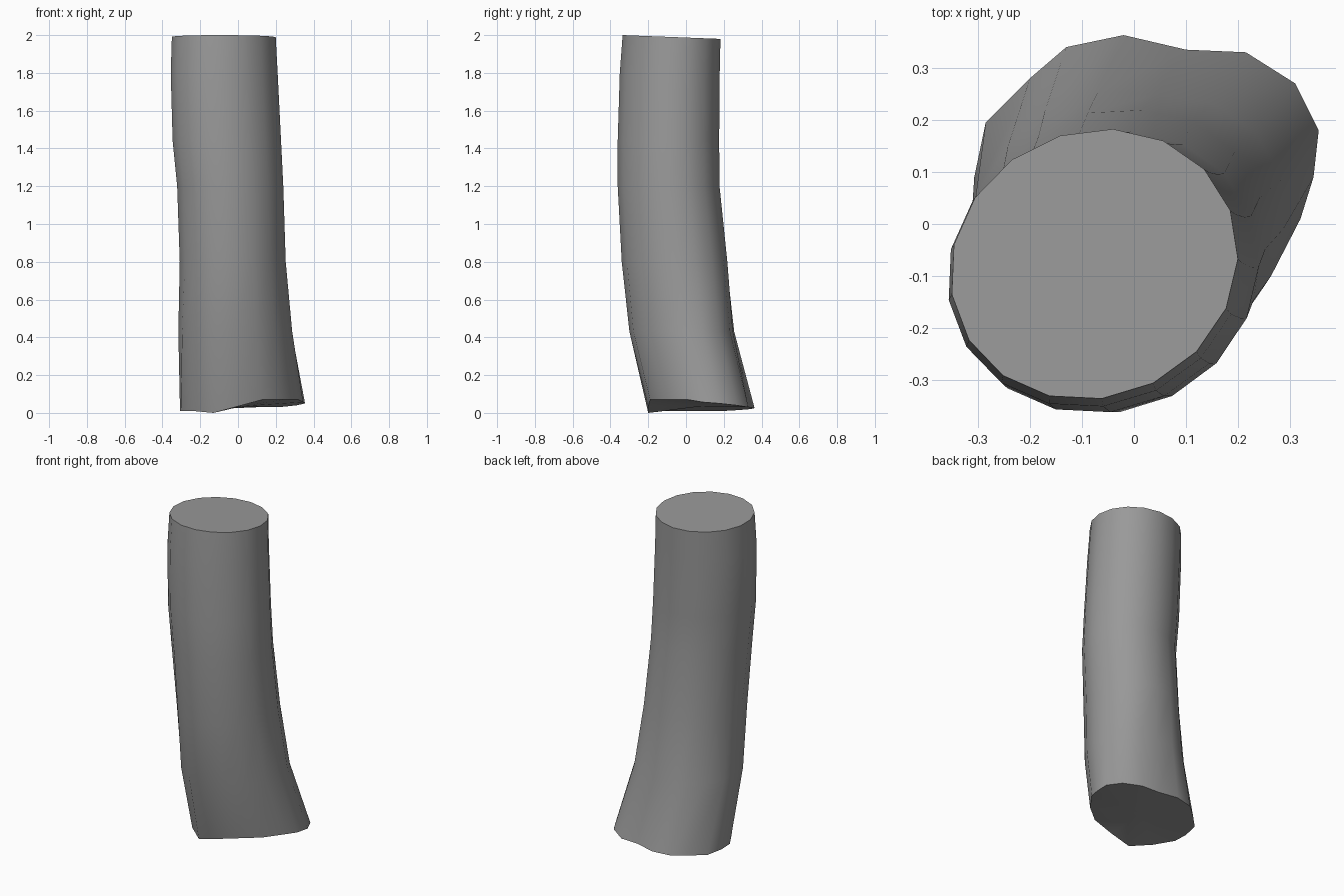
import bpy, bmesh, math

if "Cube" in bpy.data.objects:
    bpy.data.objects.remove(bpy.data.objects["Cube"])

# Irregular broken base outline, counter-clockwise from +x
base = [(.345, .09, .057), (.355, .18, .05), (.31, .27, .04), (.215, .33, .03),
        (.1, .335, .03), (-.02, .363, .025), (-.13, .34, .02), (-.2, .28, .015),
        (-.285, .195, .01), (-.307, .09, .01), (-.303, 0, .01), (-.235, -.115, .01),
        (-.13, -.2, 0), (0, -.2, .035), (.13, -.19, .07), (.24, -.1, .07), (.32, .01, .07)]
N = len(base)

# Sections: height, xmin, xmax, ymin, ymax, share of base outline kept
sections = [(.43, -.315, .29, -.30, .26, .5), (.8, -.308, .252, -.34, .222, .2),
            (1.2, -.322, .237, -.361, .175, 0), (1.44, -.346, .225, -.361, .173, 0),
            (1.8, -.356, .207, -.35, .176, 0), (1.99, -.35, .197, -.335, .18, 0)]

bx, by = .025, .08        # centre and half sizes of the base
bw, bh = .33, .2815

bm = bmesh.new()
rings = [[bm.verts.new(p) for p in base]]
for z, x0, x1, y0, y1, keep in sections:
    cx, cy, rx, ry = (x0 + x1) / 2, (y0 + y1) / 2, (x1 - x0) / 2, (y1 - y0) / 2
    ring = []
    for i, (px, py, pz) in enumerate(base):
        a = 2 * math.pi * i / N
        c, s = math.cos(a), math.sin(a)
        # round section, slightly fuller along the diagonal
        ux = (1 - keep) * (1.01 * c + .04 * s) + keep * (px - bx) / bw
        uy = (1 - keep) * (1.01 * s + .04 * c) + keep * (py - by) / bh
        tilt = -.01 * max(-1, min(1, uy)) if z > 1.9 else 0
        ring.append(bm.verts.new((cx + rx * ux, cy + ry * uy, z + tilt)))
    rings.append(ring)

# Smooth sides between sections
for lo, hi in zip(rings, rings[1:]):
    for i in range(N):
        j = (i + 1) % N
        bm.faces.new((lo[i], lo[j], hi[j], hi[i])).smooth = True

# Flat top cap, and base cap fanned from its middle
bm.faces.new(rings[-1])
mid = bm.verts.new((.02, .08, .035))
for i in range(N):
    bm.faces.new((rings[0][(i + 1) % N], rings[0][i], mid))
bm.normal_update()

mesh = bpy.data.meshes.new("log")
bm.to_mesh(mesh)
bm.free()
log = bpy.data.objects.new("log", mesh)
bpy.context.collection.objects.link(log)

# Dark grey surface
mat = bpy.data.materials.new("dark_grey")
mat.diffuse_color = (.32, .32, .32, 1)
mat.use_nodes = True
mat.node_tree.nodes["Principled BSDF"].inputs["Base Color"].default_value = mat.diffuse_color
mesh.materials.append(mat)

# Crisp rims at the cut ends
bpy.context.view_layer.objects.active = log
log.select_set(True)
bpy.ops.object.shade_smooth_by_angle(angle=math.radians(40))
